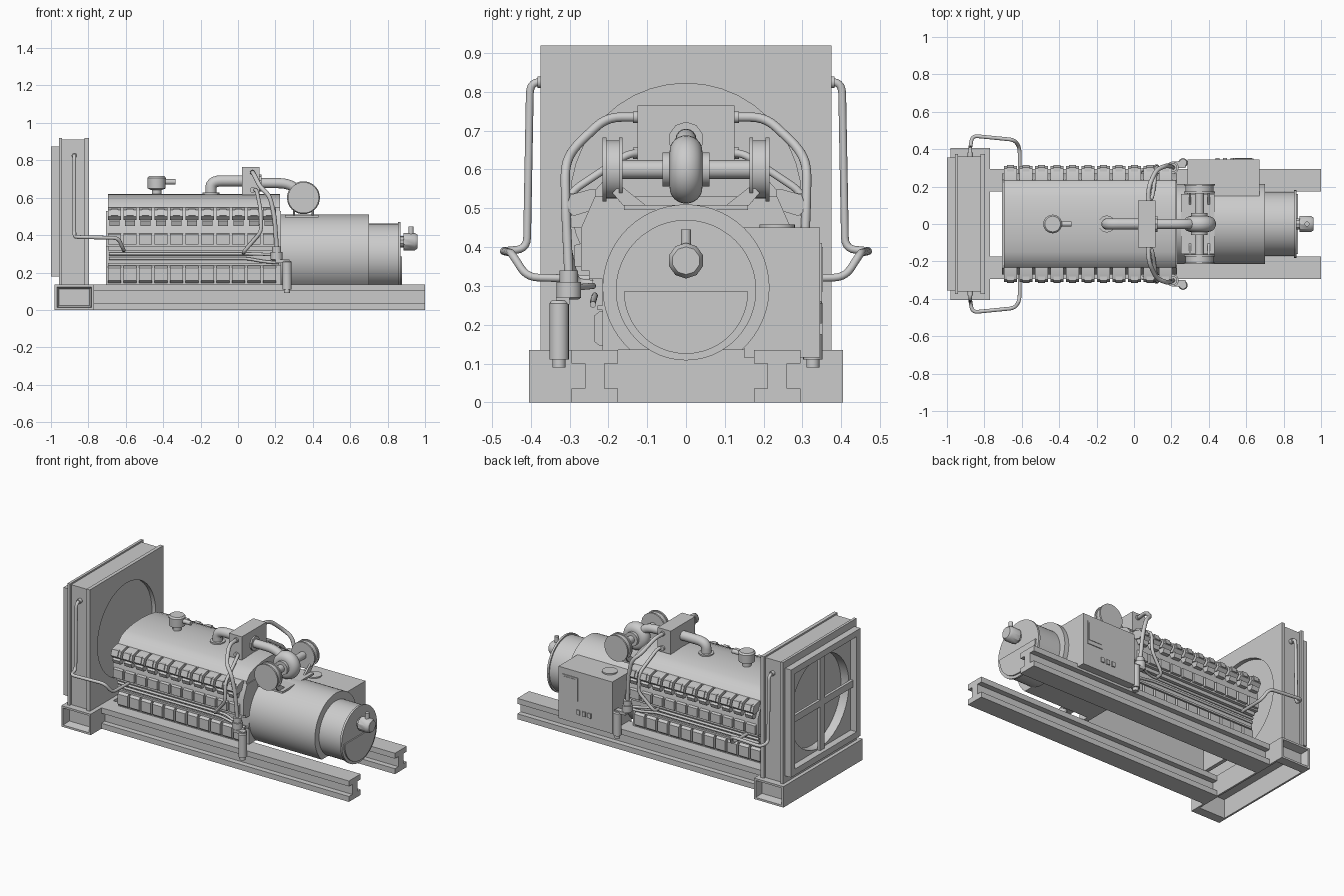
import bpy, bmesh, math
from mathutils import Vector, Matrix

if "Cube" in bpy.data.objects:
    bpy.data.objects.remove(bpy.data.objects["Cube"])

def finish(name, bm):
    bmesh.ops.remove_doubles(bm, verts=bm.verts, dist=1e-5)
    bmesh.ops.recalc_face_normals(bm, faces=bm.faces)
    me = bpy.data.meshes.new(name)
    bm.to_mesh(me)
    bm.free()
    ob = bpy.data.objects.new(name, me)
    bpy.context.collection.objects.link(ob)
    return ob

def box(name, x0, x1, y0, y1, z0, z1):
    bm = bmesh.new()
    m = Matrix.Translation(((x0+x1)/2, (y0+y1)/2, (z0+z1)/2)) @ Matrix.Diagonal((x1-x0, abs(y1-y0), z1-z0, 1))
    bmesh.ops.create_cube(bm, size=1, matrix=m)
    return finish(name, bm)

def prism(name, pts, x0, x1):
    """Extrude a (y, z) profile along x."""
    bm = bmesh.new()
    f = bm.faces.new([bm.verts.new((x0, y, z)) for y, z in pts])
    ext = bmesh.ops.extrude_face_region(bm, geom=[f])
    bmesh.ops.translate(bm, vec=(x1-x0, 0, 0), verts=[v for v in ext['geom'] if isinstance(v, bmesh.types.BMVert)])
    if len(bm.faces) == len(pts) + 1:
        bm.faces.new([v for v in bm.verts if abs(v.co.x - x0) < 1e-6])
    return finish(name, bm)

def lathe(name, origin, axis, prof, n=24):
    """Solid of revolution: prof is (distance along axis, radius)."""
    bm = bmesh.new()
    rot = Vector((0, 0, 1)).rotation_difference(Vector(axis)).to_matrix()
    rings = [[bm.verts.new(Vector(origin) + rot @ Vector((r*math.cos(2*math.pi*i/n), r*math.sin(2*math.pi*i/n), d)))
              for i in range(n)] for d, r in prof]
    for a, b in zip(rings, rings[1:]):
        for i in range(n):
            bm.faces.new((a[i], a[(i+1) % n], b[(i+1) % n], b[i]))
    bm.faces.new(rings[0])
    bm.faces.new(rings[-1])
    return finish(name, bm)

def tube(name, pts, r, bend=0.03):
    """Round pipe along a path whose corners are rounded off."""
    pts = [Vector(p) for p in pts]
    path = [pts[0]]
    for a, b, c in zip(pts, pts[1:], pts[2:]):
        p = b + (a-b).normalized() * min(bend, (a-b).length*0.45)
        q = b + (c-b).normalized() * min(bend, (c-b).length*0.45)
        path += [p*(1-t)**2 + b*2*t*(1-t) + q*t*t for t in (0, .2, .4, .6, .8, 1)]
    path.append(pts[-1])
    cu = bpy.data.curves.new(name, 'CURVE')
    cu.dimensions, cu.bevel_depth, cu.bevel_resolution, cu.use_fill_caps = '3D', r, 6, True
    sp = cu.splines.new('POLY')
    sp.points.add(len(path)-1)
    for p, co in zip(sp.points, path):
        p.co = (*co, 1)
    ob = bpy.data.objects.new(name, cu)
    bpy.context.collection.objects.link(ob)
    return ob

def cut(ob, cutter):
    m = ob.modifiers.new('cut', 'BOOLEAN')
    m.object, m.operation, m.solver = cutter, 'DIFFERENCE', 'EXACT'
    cutter.hide_render = True
    cutter.hide_set(True)

# skid: two I-beams and the hollow radiator base with recessed ends
for s, n in ((-1, 'front'), (1, 'back')):
    prof = [(.175, 0), (.295, 0), (.295, .035), (.26, .035), (.26, .1), (.295, .1), (.295, .135),
            (.175, .135), (.175, .1), (.21, .1), (.21, .035), (.175, .035)]
    prism(n+'_skid_beam', [(s*y, z) for y, z in prof], -.775, 1)
base = box('radiator_base', -.98, -.77, -.405, .405, 0, .135)
bm = bmesh.new()
bm.from_mesh(base.data)
for f in [f for f in bm.faces if abs(f.normal.y) > .9]:
    bmesh.ops.inset_region(bm, faces=[f], thickness=.018)
    bmesh.ops.inset_region(bm, faces=[f], thickness=.014, depth=-.05)
bm.to_mesh(base.data)
bm.free()
cut(base, box('base_cutter', -.968, -.782, -.345, .345, -.1, .123))

# radiator: core, flanges, round fan openings, rear frame with cross bars
core = box('radiator_core', -.94, -.82, -.36, .36, .135, .91)
fl_r = box('radiator_rear_flange', -.957, -.94, -.375, .375, .135, .92)
fl_f = box('radiator_front_flange', -.82, -.797, -.375, .375, .135, .92)
left_cut = lathe('fan_cutter_rear', (-1.02, 0, .525), (1, 0, 0), [(0, .297), (.12, .297)], 40)
right_cut = lathe('fan_cutter_front', (-.823, 0, .525), (1, 0, 0), [(0, .297), (.12, .297)], 40)
for ob, c in ((core, left_cut), (core, right_cut), (fl_r, left_cut), (fl_f, right_cut)):
    cut(ob, c)
for s in (-1, 1):
    box('radiator_frame_side', -1, -.957, *sorted((s*.315, s*.355)), .18, .875)
box('radiator_frame_top', -1, -.957, -.315, .315, .835, .875)
box('radiator_frame_bottom', -1, -.957, -.315, .315, .18, .22)
box('radiator_bar_vertical', -.975, -.957, -.022, .022, .22, .835)
box('radiator_bar_horizontal', -.975, -.957, -.315, .315, .503, .547)

# engine block, open underneath, and arched valley cover
half = [(.215, .135), (.215, .34), (.27, .34), (.27, .45), (.235, .53)]
block = prism('engine_block', half + [(-y, z) for y, z in reversed(half)], -.705, .23)
cut(block, box('block_cutter', -.68, .2, -.19, .19, .05, .33))
half = [(.235, .53), (.233, .548), (.20, .585), (.15, .604), (.08, .616)]
prism('valley_cover', half + [(0, .62)] + [(-y, z) for y, z in reversed(half)], -.695, .225)

# cylinder banks: eleven sets per side
for s, n in ((-1, 'front'), (1, 'back')):
    mir = lambda pts: [(s*y, z) for y, z in pts]
    for i in range(11):
        x = -.66 + i*.0829
        prism(n+'_crankcase_door', mir([(.21, .145), (.222, .145), (.237, .157), (.237, .223), (.222, .235), (.21, .235)]), x-.034, x+.034)
        prism(n+'_cylinder_cover', mir([(.26, .35), (.287, .35), (.287, .405), (.26, .412)]), x-.034, x+.034)
        prism(n+'_cylinder_head', mir([(.22, .45), (.295, .45), (.305, .475), (.27, .50), (.22, .51)]), x-.026, x+.026)
        prism(n+'_rocker_box', mir([(.225, .50), (.29, .48), (.31, .50), (.298, .535), (.25, .548), (.225, .548)]), x-.034, x+.034)
        prism(n+'_rocker_cap', mir([(.285, .495), (.315, .505), (.303, .54), (.275, .54)]), x-.018, x+.018)
    # ledge and long side pipes
    box(n+'_side_ledge', -.695, .23, *sorted((s*.21, s*.25)), .318, .34)
    box(n+'_lower_ledge', -.695, .23, *sorted((s*.21, s*.228)), .238, .25)
    tube(n+'_oil_rail', [(-.69, s*.235, .275), (.05, s*.235, .275), (.14, s*.24, .258), (.22, s*.24, .252)], .008)
    tube(n+'_fuel_rail', [(-.69, s*.24, .30), (.08, s*.24, .30), (.2, s*.295, .295)], .008)

    # coolant hose from radiator to engine
    tube(n+'_coolant_hose', [(-.875, s*.35, .825), (-.875, s*.402, .825), (-.875, s*.41, .395), (-.865, s*.472, .39),
                             (-.64, s*.45, .385), (-.612, s*.41, .322), (-.61, s*.24, .318)], .01)
    lathe(n+'_hose_collar', (-.875, s*.358, .825), (0, s, 0), [(0, .015), (.025, .015)], 12)

    # oil filter and valve body
    lathe(n+'_oil_filter', (.262, s*.327, .09), (0, 0, 1), [(0, .017), (.02, .017), (.02, .025), (.165, .025), (.172, .02)], 20)
    lathe(n+'_valve_body', (.207, s*.302, .265), (0, 0, 1), [(0, .024), (.005, .032), (.045, .032), (.045, .024), (.075, .024)], 20)
    box(n+'_filter_bracket', .2, .275, *sorted((s*.30, s*.335)), .252, .27)

    # gas hoses from the mixer box
    tube(n+'_upper_gas_hose', [(.075, s*.12, .735), (.08, s*.205, .735), (.12, s*.29, .655), (.17, s*.312, .61),
                               (.195, s*.31, .5), (.207, s*.302, .33)], .012, .04)
    tube(n+'_lower_gas_hose', [(.085, s*.12, .642), (.10, s*.15, .64), (.12, s*.30, .54), (.125, s*.31, .42),
                               (.03, s*.285, .31), (.03, s*.24, .305)], .01, .03)
    for z in (.735, .642):
        lathe(n+'_gas_hose_collar', (.078, s*.122, z), (0, s, 0), [(0, .015), (.014, .015)], 12)

    # turbo end housing and its brackets
    lathe(n+'_turbo_housing', (.35, s*.163, .6), (0, s, 0), [(0, .083), (.01, .083), (.01, .075), (.042, .075), (.042, .083), (.052, .083)], 32)
    for dx in (-.05, .05):
        prism(n+'_turbo_bracket', mir([(.10, .505), (.16, .505), (.19, .54), (.17, .56)]), .35+dx-.006, .35+dx+.006)

# turbo shaft and central volute
lathe('turbo_shaft', (.35, -.17, .6), (0, 1, 0), [(0, .024), (.11, .024), (.11, .044), (.23, .044), (.23, .024), (.34, .024)])
lathe('turbo_volute', (.35, 0, .6), (0, 1, 0),
      [(.042*math.sin(a), .048 + .04*math.cos(a)) for a in [math.radians(-90+15*k) for k in range(13)]], 32)
box('turbo_saddle', .25, .43, -.16, .16, .495, .508)

# mixer box and its ducts
box('mixer_box', .022, .115, -.125, .125, .615, .765)
tube('inlet_duct', [(.03, 0, .69), (-.145, 0, .69), (-.145, 0, .61)], .03, .06)
lathe('inlet_flange', (-.145, 0, .612), (0, 0, 1), [(0, .045), (.015, .045)])
tube('outlet_duct', [(.1, 0, .678), (.28, 0, .678), (.34, 0, .61)], .027, .07)
lathe('outlet_flange', (.113, 0, .678), (1, 0, 0), [(0, .045), (.012, .045)], 10)

# crankcase breather
lathe('breather', (-.435, 0, .61), (0, 0, 1), [(0, .026), (.03, .026), (.04, .048), (.095, .05), (.105, .042)])
lathe('breather_outlet', (-.40, 0, .685), (1, 0, 0), [(0, .014), (.065, .014)], 16)

# generator drum with flat bottom, end drum, end cap and semicircular panel
a0 = math.asin(-.16/.215)
arc = [a0 + (math.pi - 2*a0)*k/44 for k in range(45)]
prism('generator_drum', [(.215*math.cos(a), .295 + .215*math.sin(a)) for a in arc], .23, .7)
lathe('generator_end_drum', (.69, 0, .289), (1, 0, 0), [(0, .172), (.165, .172), (.165, .181), (.178, .181)], 48)
prism('end_panel', [(.16*math.cos(a), .285 + .16*math.sin(a)) for a in [math.pi*(1+k/24) for k in range(25)]], .86, .876)
lathe('end_fitting', (.86, 0, .365), (1, 0, 0), [(0, .03), (.025, .03), (.025, .046), (.085, .046), (.1, .036)], 10)
lathe('end_fitting_pipe', (.925, 0, .39), (0, 0, 1), [(0, .013), (.055, .013)], 16)

# control cabinet with screen, buttons and top cap
box('control_cabinet', .285, .67, .15, .345, .115, .45)
box('cabinet_screen_frame', .53, .64, .34, .35, .26, .41)
box('cabinet_screen', .54, .63, .345, .353, .285, .40)
for i in range(3):
    box('cabinet_button', .435+i*.04, .458+i*.04, .34, .352, .175, .205)
lathe('cabinet_cap', (.38, .235, .445), (0, 0, 1), [(0, .046), (.013, .046)])

# turn pipes into meshes and keep curved surfaces smooth
bpy.ops.object.select_all(action='DESELECT')
for ob in bpy.context.scene.objects:
    if not ob.hide_render:
        ob.select_set(True)
        bpy.context.view_layer.objects.active = ob
bpy.ops.object.convert(target='MESH')
bpy.ops.object.shade_smooth_by_angle(angle=math.radians(35))
